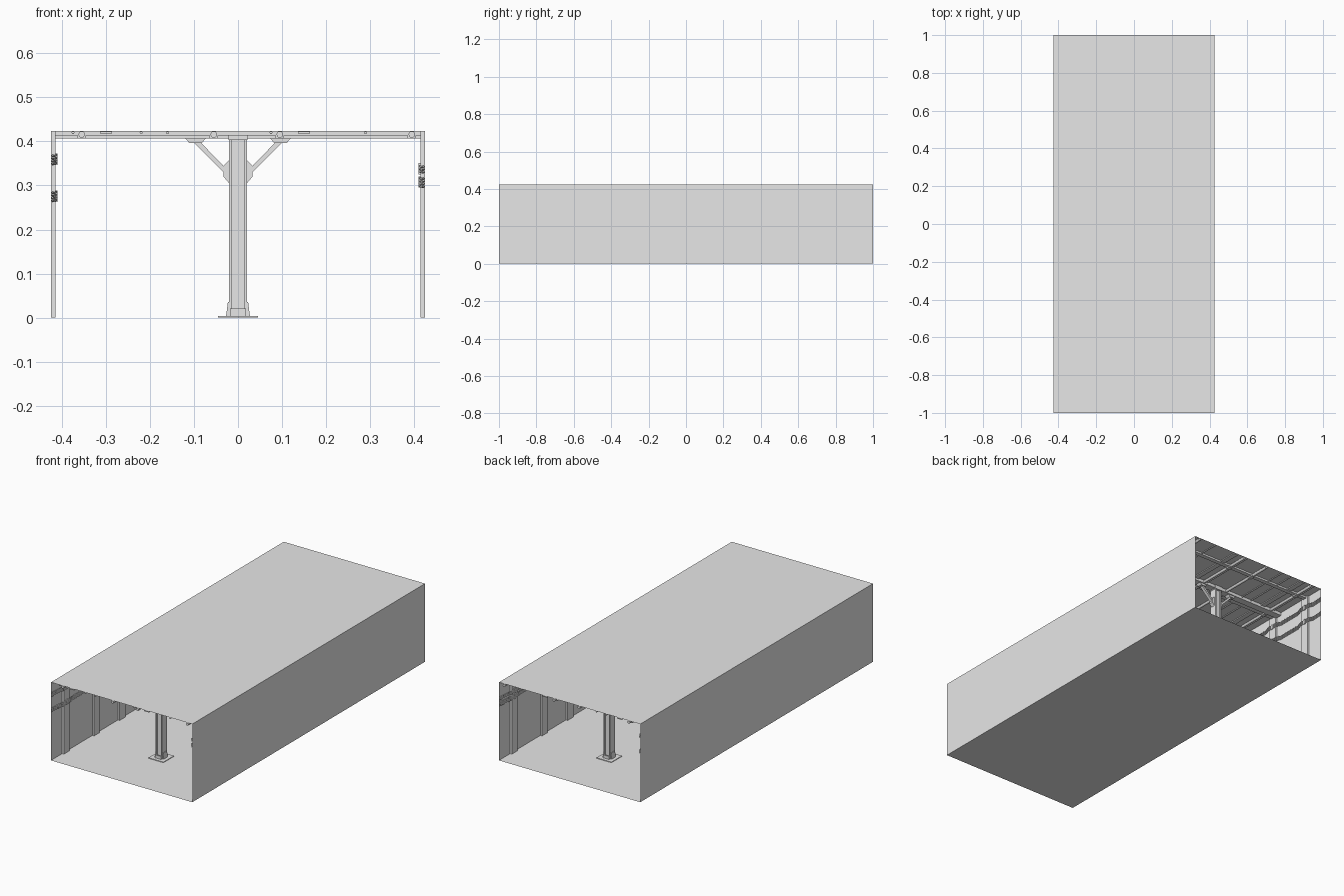
import bpy, bmesh, math
from mathutils import Vector

cube = bpy.data.objects.get("Cube")
if cube:
    bpy.data.objects.remove(cube, do_unlink=True)

grey = bpy.data.materials.new("concrete_grey")
grey.use_nodes = True
grey.diffuse_color = (0.8, 0.8, 0.8, 1)
grey.node_tree.nodes["Principled BSDF"].inputs["Base Color"].default_value = (0.8, 0.8, 0.8, 1)

W, L, H = 0.425, 1.0, 0.425      # half width, half length, height
BEAM_Z = 0.407                   # underside of the ceiling beams
COLUMNS = (-0.66, 0, 0.66)
POSTS = [s * y for s in (-1, 1) for y in (0.88, 0.62, 0.4, 0.13)]


def finish(name, bm):
    mesh = bpy.data.meshes.new(name)
    bm.to_mesh(mesh)
    bm.free()
    mesh.materials.append(grey)
    obj = bpy.data.objects.new(name, mesh)
    bpy.context.collection.objects.link(obj)
    return obj


def box(name, x0, x1, y0, y1, z0, z1):
    bm = bmesh.new()
    bmesh.ops.create_cube(bm, size=1)
    lo, hi = Vector((x0, y0, z0)), Vector((x1, y1, z1))
    for v in bm.verts:
        v.co = Vector([lo[i] + (v.co[i] + 0.5) * (hi[i] - lo[i]) for i in range(3)])
    return finish(name, bm)


def prism(name, points, y, depth):
    """Extrude an x-z outline along y, centred on y."""
    bm = bmesh.new()
    face = bm.faces.new([bm.verts.new((x, y - depth / 2, z)) for x, z in points])
    new = bmesh.ops.extrude_face_region(bm, geom=[face])["geom"]
    bmesh.ops.translate(bm, vec=(0, depth, 0),
                        verts=[g for g in new if isinstance(g, bmesh.types.BMVert)])
    bmesh.ops.recalc_face_normals(bm, faces=bm.faces)
    return finish(name, bm)


def pipe(name, points, radius):
    curve = bpy.data.curves.new(name, "CURVE")
    curve.dimensions = "3D"
    curve.bevel_depth = radius
    curve.bevel_resolution = 1
    curve.use_fill_caps = True
    spline = curve.splines.new("POLY")
    spline.points.add(len(points) - 1)
    for p, co in zip(spline.points, points):
        p.co = (*co, 1)
    curve.materials.append(grey)
    obj = bpy.data.objects.new(name, curve)
    bpy.context.collection.objects.link(obj)


# Open-ended corridor shell: floor, walls and ceiling
bm = bmesh.new()
corners = [(-W, 0), (W, 0), (W, H), (-W, H)]
rings = [[bm.verts.new((x, y, z)) for x, z in corners] for y in (-L, L)]
for i in range(4):
    j = (i + 1) % 4
    bm.faces.new((rings[0][i], rings[0][j], rings[1][j], rings[1][i]))
bmesh.ops.recalc_face_normals(bm, faces=bm.faces)
finish("corridor_shell", bm)

# Wall posts
for y in POSTS:
    for s in (-1, 1):
        x0, x1 = sorted((s * 0.415, s * 0.4245))
        box("wall_post", x0, x1, y - 0.024, y + 0.024, 0, H - 0.001)

# Centre columns with base plates, ceiling beams and knee braces
for y in COLUMNS:
    box("ceiling_beam", -0.424, 0.424, y - 0.02, y + 0.02, BEAM_Z, H - 0.001)
    box("column_cap", -0.022, 0.022, y - 0.024, y + 0.024, BEAM_Z - 0.004, H - 0.001)
    box("column_web", -0.014, 0.014, y - 0.012, y + 0.012, 0, BEAM_Z)
    box("base_plate", -0.045, 0.045, y - 0.045, y + 0.045, 0.0005, 0.004)
    for s in (-1, 1):
        x0, x1 = sorted((s * 0.014, s * 0.02))
        box("column_flange", x0, x1, y - 0.02, y + 0.02, 0, BEAM_Z)
        prism("base_gusset", [(s * x, z) for x, z in
              ((0.02, 0.004), (0.027, 0.004), (0.023, 0.035), (0.02, 0.035))], y, 0.035)
        prism("brace_foot", [(s * x, z) for x, z in
              ((0.02, 0.305), (0.033, 0.32), (0.033, 0.345), (0.02, 0.358))], y, 0.024)
        prism("knee_brace", [(s * x, z) for x, z in
              ((0.025, 0.336), (0.033, 0.33), (0.1, 0.397), (0.084, 0.397))], y, 0.018)
        prism("brace_head", [(s * x, z) for x, z in
              ((0.073, 0.407), (0.083, 0.396), (0.11, 0.396), (0.12, 0.407))], y, 0.03)
    for s in (-1, 1):
        y0, y1 = sorted((y + s * 0.02, y + s * 0.027))
        box("base_shoe", -0.018, 0.018, y0, y1, 0.004, 0.02)

# Shallow joists between the main beams
for y in POSTS:
    box("ceiling_joist", -0.424, 0.424, y - 0.012, y + 0.012, 0.414, H - 0.001)

# Ceiling pipes and cable trays
for x in (-0.355, -0.055, 0.095, 0.395):
    pipe("ceiling_pipe", [(x, -L, 0.416), (x, L, 0.416)], 0.008)
    for y in POSTS:
        box("pipe_hanger", x - 0.01, x + 0.01, y - 0.015, y + 0.015, BEAM_Z, 0.424)
for x in (-0.375, -0.22, -0.16, 0.075, 0.29):
    pipe("ceiling_conduit", [(x, -L, 0.42), (x, L, 0.42)], 0.0035)
for x in (-0.3, 0.15):
    box("cable_tray", x - 0.014, x + 0.014, -L, L, 0.418, 0.423)


# Wall cables that step out around each post
def cable(side, z, lift):
    points = [(side * 0.421, -L, z)]
    for y in sorted(POSTS):
        for dy, x, dz in ((-0.06, 0.421, -lift), (-0.03, 0.4125, 0),
                          (0.03, 0.4125, 0), (0.06, 0.421, -lift)):
            points.append((side * x, y + dy, z + dz))
    points.append((side * 0.421, L, z))
    pipe("wall_cable", points, 0.0024)


for side, middle, count in ((-1, 0.36, 4), (-1, 0.276, 4), (1, 0.338, 3), (1, 0.308, 4)):
    for i in range(count):
        cable(side, middle + (i - (count - 1) / 2) * 0.006, 0.003)
    for y in POSTS:
        x0, x1 = sorted((side * 0.41, side * 0.416))
        box("cable_clamp", x0, x1, y - 0.006, y + 0.006, middle - 0.013, middle + 0.013)
